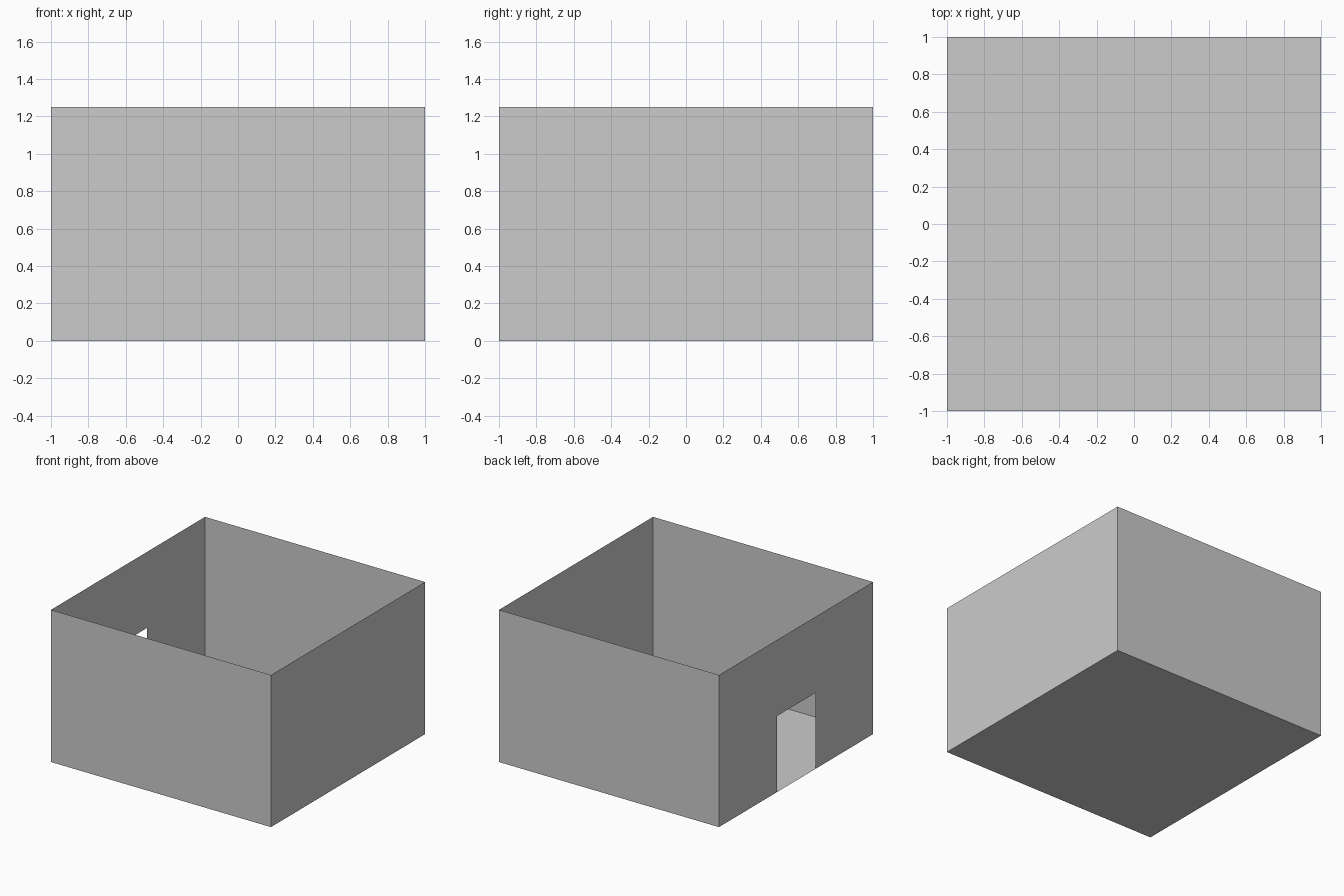
import bpy

if "Cube" in bpy.data.objects:
    bpy.data.objects.remove(bpy.data.objects["Cube"])

S, H = 1.0, 1.25          # half width, wall height
DOOR_W, DOOR_H = 0.25, 0.625  # doorway half width, height


def panel(name, points):
    """One flat, paper-thin polygon."""
    mesh = bpy.data.meshes.new(name)
    mesh.from_pydata(points, [], [range(len(points))])
    mesh.update()
    obj = bpy.data.objects.new(name, mesh)
    bpy.context.collection.objects.link(obj)
    return obj


# floor
panel("floor", [(-S, -S, 0), (S, -S, 0), (S, S, 0), (-S, S, 0)])

# plain walls
for name, a, b in (("front_wall", (-S, -S), (S, -S)),
                   ("right_wall", (S, -S), (S, S)),
                   ("back_wall", (S, S), (-S, S))):
    panel(name, [(*a, 0), (*b, 0), (*b, H), (*a, H)])

# left wall with a centred doorway cut into its lower edge
outline = [(S, 0), (DOOR_W, 0), (DOOR_W, DOOR_H), (-DOOR_W, DOOR_H),
           (-DOOR_W, 0), (-S, 0), (-S, H), (S, H)]
panel("door_wall", [(-S, y, z) for y, z in outline])
